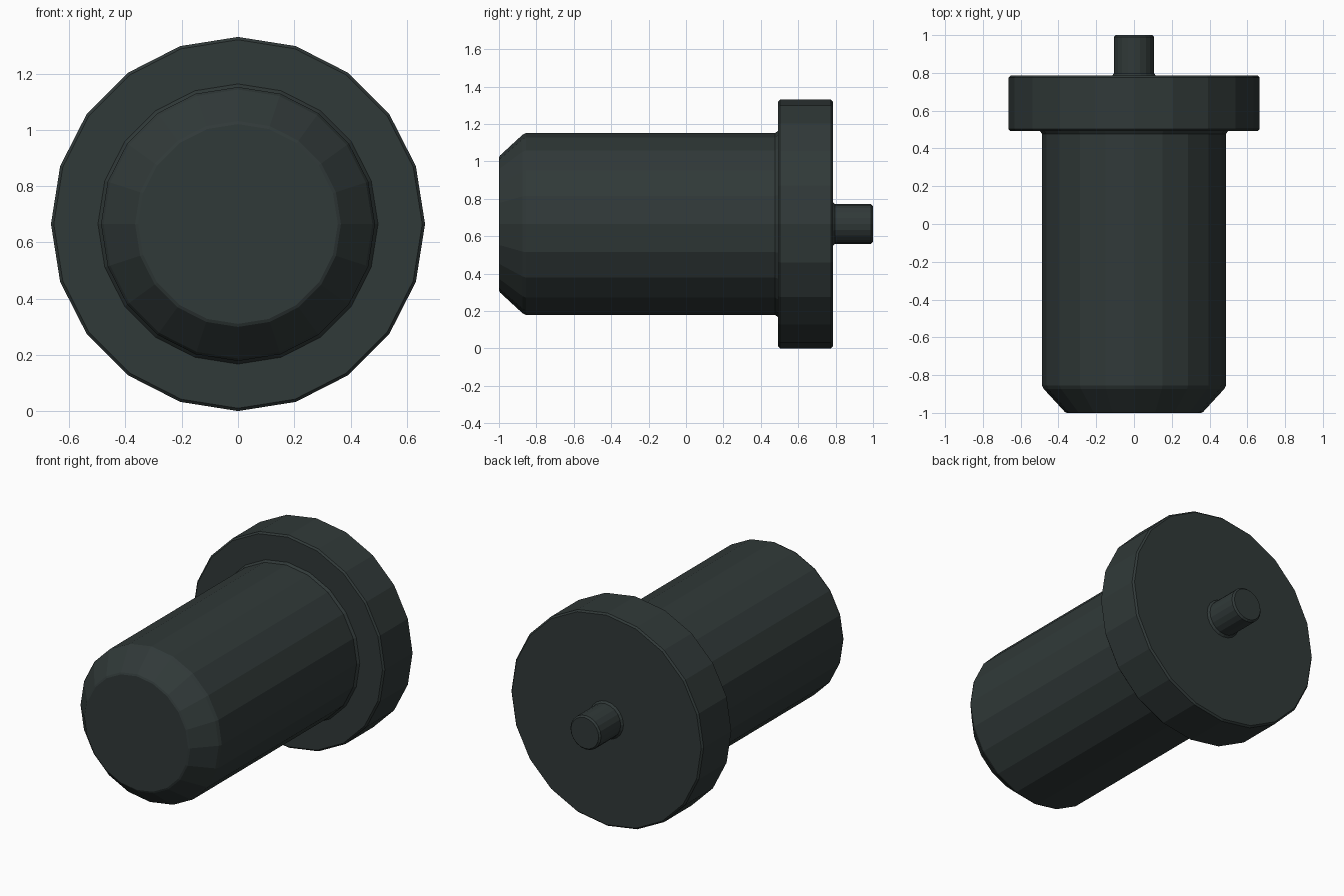
import bpy, bmesh, math

if "Cube" in bpy.data.objects:
    bpy.data.objects.remove(bpy.data.objects["Cube"])

SIDES = 20
CENTRE_Z = 0.665

mat = bpy.data.materials.new("dark_slate")
mat.diffuse_color = (0.030, 0.041, 0.040, 1)
mat.use_nodes = True
mat.node_tree.nodes["Principled BSDF"].inputs["Base Color"].default_value = mat.diffuse_color


def lathe(name, profile):
    """Revolve (radius, y) points around the y axis and cap both ends."""
    bm = bmesh.new()
    rings = []
    for r, y in profile:
        ring = []
        for i in range(SIDES):
            a = 2 * math.pi * i / SIDES
            ring.append(bm.verts.new((r * math.cos(a), y, CENTRE_Z + r * math.sin(a))))
        rings.append(ring)
    for lo, hi in zip(rings, rings[1:]):
        for i in range(SIDES):
            j = (i + 1) % SIDES
            bm.faces.new((lo[i], lo[j], hi[j], hi[i]))
    bm.faces.new(rings[0])
    bm.faces.new(rings[-1])
    bmesh.ops.recalc_face_normals(bm, faces=bm.faces)
    mesh = bpy.data.meshes.new(name)
    bm.to_mesh(mesh)
    bm.free()
    mesh.materials.append(mat)
    obj = bpy.data.objects.new(name, mesh)
    bpy.context.collection.objects.link(obj)
    return obj


# One turned piece: chamfered barrel, wide flange, small rear pin
lathe("plug_body", [
    (0.355, -1.0), (0.366, -0.995),      # front face and chamfer
    (0.478, -0.873), (0.487, -0.855),
    (0.487, 0.477), (0.498, 0.492),      # barrel and fillet at flange
    (0.655, 0.492), (0.665, 0.502),      # flange
    (0.665, 0.775), (0.655, 0.785),
    (0.117, 0.785), (0.106, 0.797),      # pin with fillet
    (0.106, 0.99), (0.096, 1.0),
])
